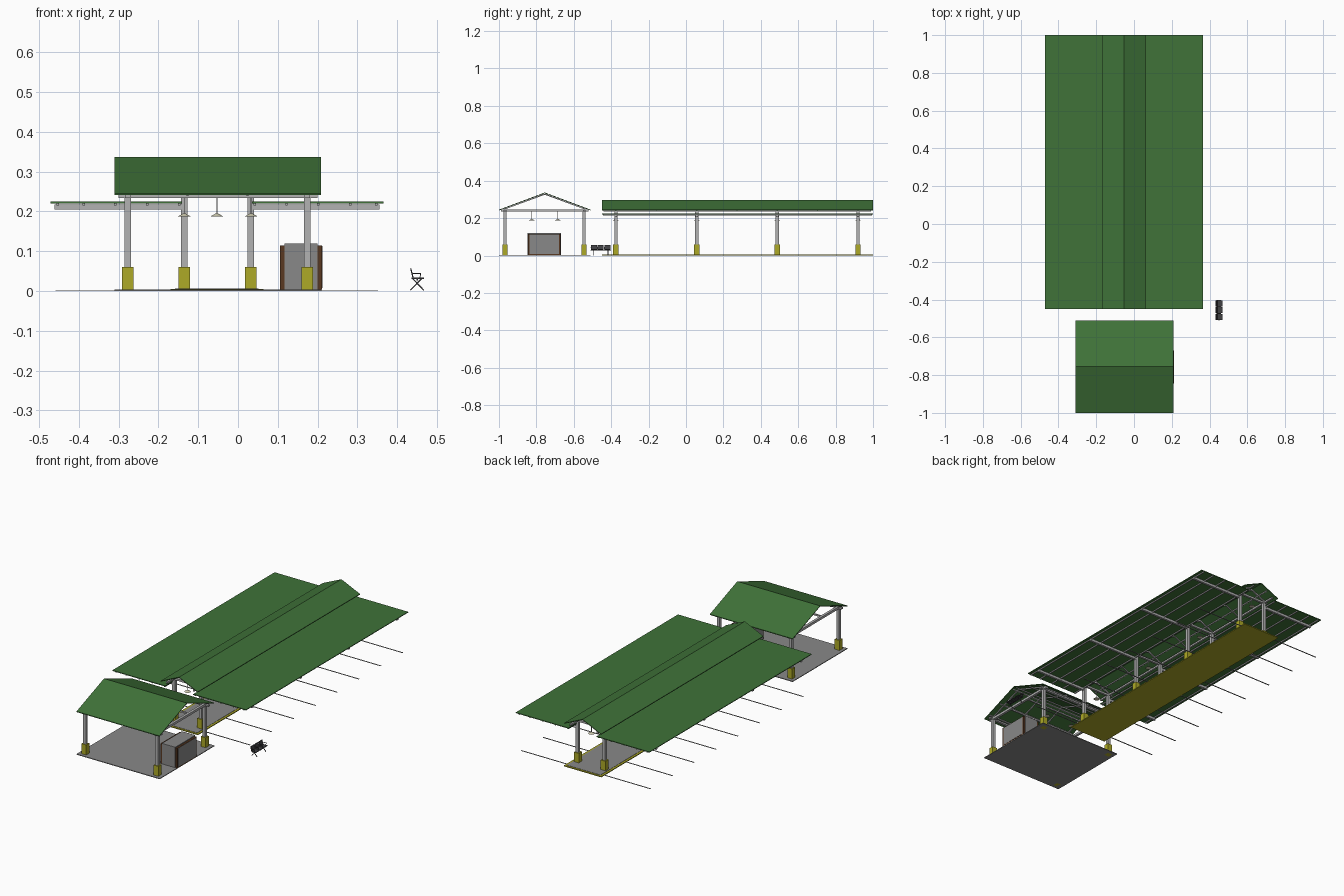
import bpy, bmesh, math
from mathutils import Vector

if "Cube" in bpy.data.objects:
    bpy.data.objects.remove(bpy.data.objects["Cube"])


def material(name, rgb):
    m = bpy.data.materials.new(name)
    m.diffuse_color = (*rgb, 1)
    m.use_nodes = True
    m.node_tree.nodes["Principled BSDF"].inputs["Base Color"].default_value = m.diffuse_color
    return m


GREEN = material("roof_green", (0.05, 0.17, 0.04))
YELLOW = material("safety_yellow", (0.42, 0.40, 0.02))
BROWN = material("wood_brown", (0.10, 0.04, 0.015))
DARK = material("dark_seat", (0.05, 0.05, 0.055))
STEEL = material("steel", (0.45, 0.45, 0.45))
GREY = material("concrete", (0.25, 0.25, 0.25))
CREAM = material("lamp_cream", (0.6, 0.58, 0.42))


def finish(name, bm, mat):
    bmesh.ops.recalc_face_normals(bm, faces=bm.faces[:])
    me = bpy.data.meshes.new(name)
    bm.to_mesh(me)
    bm.free()
    me.materials.append(mat)
    ob = bpy.data.objects.new(name, me)
    bpy.context.collection.objects.link(ob)
    return ob


def box(name, x0, x1, y0, y1, z0, z1, mat):
    bm = bmesh.new()
    bmesh.ops.create_cube(bm, size=1)
    for v in bm.verts:
        v.co = ((x0 + x1) / 2 + v.co.x * (x1 - x0),
                (y0 + y1) / 2 + v.co.y * (y1 - y0),
                (z0 + z1) / 2 + v.co.z * (z1 - z0))
    return finish(name, bm, mat)


def bar(name, a, b, w, mat):
    """Square bar of width w between two points."""
    a, b = Vector(a), Vector(b)
    d = b - a
    bm = bmesh.new()
    bmesh.ops.create_cube(bm, size=1)
    q = d.to_track_quat('Z', 'Y')
    for v in bm.verts:
        v.co = (a + b) / 2 + q @ Vector((v.co.x * w, v.co.y * w, v.co.z * d.length))
    return finish(name, bm, mat)


def gable(name, axis, mid, half, eave, ridge, lo, hi, mat, t=0.004):
    """Folded roof sheet, extruded along axis 'x' or 'y'."""
    prof = [(mid - half, eave), (mid, ridge), (mid + half, eave),
            (mid + half, eave - t), (mid, ridge - t), (mid - half, eave - t)]
    bm = bmesh.new()
    rings = [[bm.verts.new((s, p, z) if axis == 'x' else (p, s, z)) for p, z in prof]
             for s in (lo, hi)]
    n = len(prof)
    for i in range(n):
        j = (i + 1) % n
        bm.faces.new((rings[0][i], rings[0][j], rings[1][j], rings[1][i]))
    for r in rings:
        bm.faces.new((r[0], r[1], r[4], r[5]))
        bm.faces.new((r[1], r[2], r[3], r[4]))
    return finish(name, bm, mat)


def post(x, y, top):
    box("post_base", x - .015, x + .015, y - .014, y + .014, 0, .06, YELLOW)
    box("post", x - .0085, x + .0085, y - .0085, y + .0085, .06, top, STEEL)


def lamp(x, y):
    bar("lamp_rod", (x, y, .195), (x, y, .24), .002, STEEL)
    bm = bmesh.new()
    bmesh.ops.create_cone(bm, cap_ends=True, segments=12, radius1=.017, radius2=.003, depth=.008)
    bmesh.ops.translate(bm, verts=bm.verts, vec=(x, y, .191))
    finish("lamp_shade", bm, CREAM)


# Small front shelter: floor, posts, ring beams
box("shelter_floor", -.31, .21, -1, -.51, 0, .004, GREY)
SX, SY, MID = (-.277, .174), (-.968, -.545), -.755
for x in SX:
    for y in SY:
        post(x, y, .243)
    box("shelter_side_beam", x - .007, x + .007, -.99, -.52, .234, .247, STEEL)
for y in SY:
    box("shelter_cross_beam", -.30, .20, y - .007, y + .007, .234, .243, STEEL)
# Shelter roof with rafters and purlins
gable("shelter_roof", 'x', MID, .245, .245, .337, -.31, .208, GREEN)
for x in (-.277, -.127, .024, .174):
    for s in (-1, 1):
        bar("shelter_rafter", (x, MID + s * .235, .242), (x, MID, .328), .006, STEEL)
for s in (-1, 1):
    for f in (.05, .5, .85):
        y = MID + s * .245 * f
        bar("shelter_purlin", (-.30, y, .330 - .092 * f), (.20, y, .330 - .092 * f), .006, STEEL)
for y in (-.825, -.685):
    box("lamp_beam", -.277, .174, y - .004, y + .004, .236, .244, STEEL)
    for x in (-.135, .033):
        lamp(x, y)

# Double-sided cabinet in the shelter
box("cabinet_body", .117, .200, -.847, -.668, .004, .12, GREY)
for x0, x1, o in ((.106, .117, .105), (.200, .211, .212)):
    box("cabinet_frame", x0, x1, -.845, -.670, .004, .115, BROWN)
    box("cabinet_panel", min(o, x0), max(o, x1), -.836, -.679, .008, .113, GREY)

# Long platform
CX = -.053
box("platform_edge", CX - .117, CX + .117, -.45, 1, 0, .005, YELLOW)
box("platform_top", CX - .105, CX + .105, -.44, .99, .003, .0065, GREY)
PY = (-.375, .057, .488, .92)
PX = (-.135, .032)

# Platform frames: posts, ties, cantilever beams, gable rafters, lamps
for y in PY:
    for x, s in zip(PX, (-1, 1)):
        post(x, y, .245)
        tip = CX + s * .408
        box("wing_beam", min(x, tip), max(x, tip), y - .006, y + .006, .205, .218, STEEL)
        bar("gable_rafter", (CX + s * .11, y, .240), (CX, y, .289), .007, STEEL)
    box("tie_beam", PX[0], PX[1], y - .006, y + .006, .234, .245, STEEL)
    lamp(CX, y)

# Intermediate rafters of the raised roof
for a, b in zip(PY, PY[1:]):
    for s in (-1, 1):
        y = (a + b) / 2
        bar("mid_rafter", (CX + s * .11, y, .240), (CX, y, .289), .005, STEEL)

# Raised central roof and flat wings
gable("raised_roof", 'y', CX, .116, .245, .297, -.45, 1, GREEN)
for s in (-1, 1):
    a, b = CX + s * .088, CX + s * .418
    box("wing_roof", min(a, b), max(a, b), -.45, 1, .2205, .2245, GREEN)
    for f in (.095, .175, .255, .335, .400):
        x = CX + s * f
        box("wing_purlin", x - .003, x + .003, -.445, .995, .2145, .2205, STEEL)
    x = CX + s * .084
    box("long_beam", x - .005, x + .005, -.44, .99, .235, .245, STEEL)
    bar("raised_purlin", (CX + s * .045, -.44, .268), (CX + s * .045, .99, .268), .006, STEEL)

# Bay markings on the ground, both sides of the platform
for i in range(8):
    y = -.395 + i * .195
    for s in (-1, 1):
        a, b = CX + s * .117, CX + s * .405
        box("bay_line", min(a, b), max(a, b), y - .003, y + .003, 0, .002, STEEL)

# Row of three seats on crossed legs
bar("seat_rail", (.450, -.51, .028), (.450, -.402, .028), .004, DARK)
for i in range(3):
    y = -.492 + i * .036
    box("seat", .436, .468, y - .016, y + .016, .030, .0335, DARK)
    back = box("seat_back", -.0015, .0015, -.016, .016, 0, .027, DARK)
    back.location = (.4405, y, .031)
    back.rotation_euler = (0, -.25, 0)
for y in (-.508, -.474, -.438, -.404):
    box("armrest", .438, .460, y - .0015, y + .0015, .043, .045, DARK)
    bar("armrest_stem", (.457, y, .032), (.459, y, .044), .002, DARK)
for y in (-.495, -.417):
    bar("seat_leg", (.433, y, .002), (.461, y, .031), .003, DARK)
    bar("seat_leg", (.467, y, .002), (.439, y, .031), .003, DARK)
